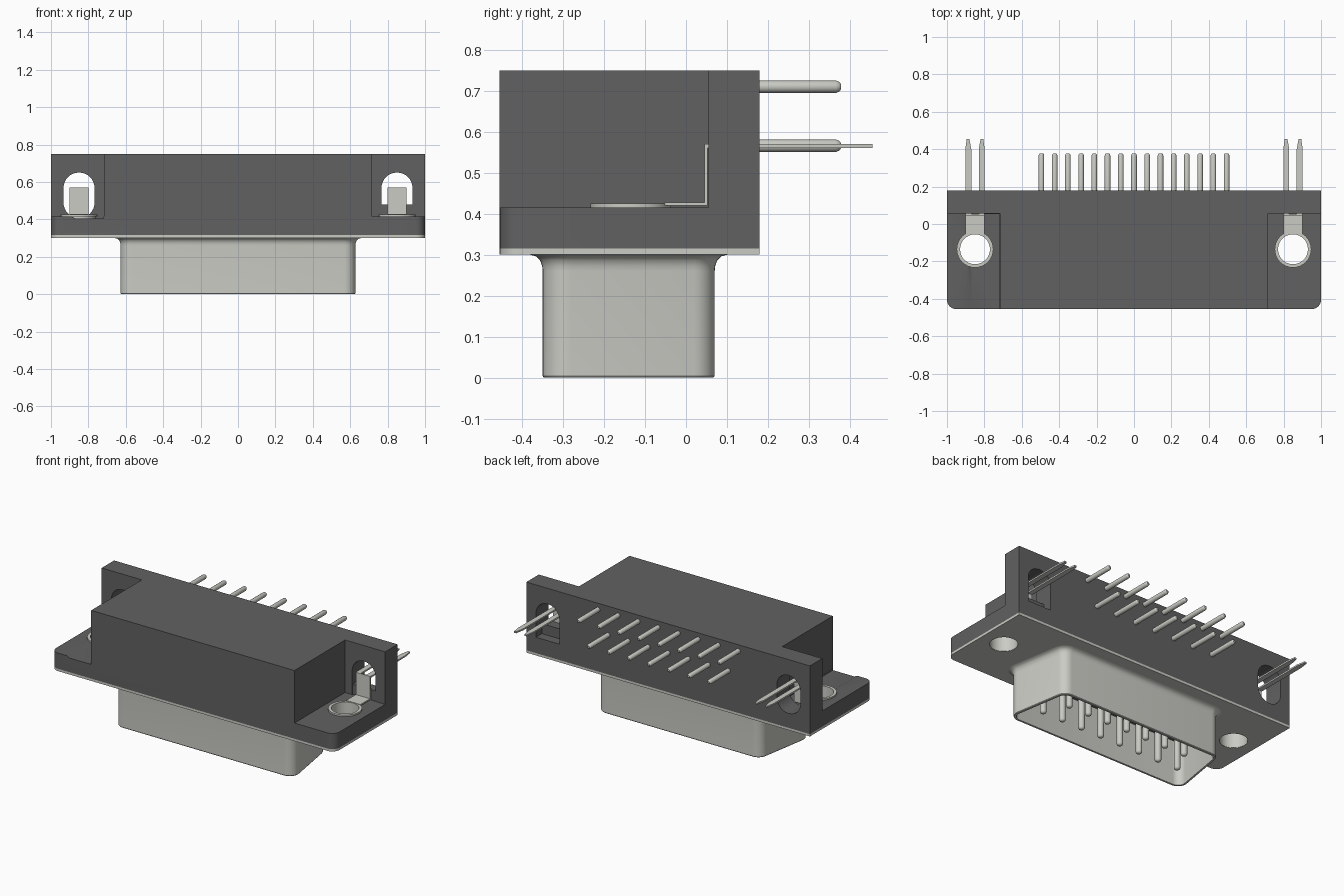
import bpy, bmesh, math
from mathutils import Vector

if "Cube" in bpy.data.objects:
    bpy.data.objects.remove(bpy.data.objects["Cube"])


def material(name, rgb):
    m = bpy.data.materials.new(name)
    m.diffuse_color = (*rgb, 1)
    m.use_nodes = True
    m.node_tree.nodes["Principled BSDF"].inputs["Base Color"].default_value = m.diffuse_color
    return m


DARK = material("dark_plastic", (0.12, 0.12, 0.12))
METAL = material("light_metal", (0.6, 0.6, 0.56))
AXES = {"X": lambda u, v, w: (w, u, v),
        "Y": lambda u, v, w: (u, w, v),
        "Z": lambda u, v, w: (u, v, w)}


def loft(name, rings, mat, closed=False):
    """Skin matching rings; cap both ends unless the section is closed."""
    bm = bmesh.new()
    vs = [[bm.verts.new(p) for p in r] for r in rings]
    n = len(vs[0])
    pairs = list(zip(vs, vs[1:])) + ([(vs[-1], vs[0])] if closed else [])
    for a, b in pairs:
        for i in range(n):
            j = (i + 1) % n
            bm.faces.new((a[i], a[j], b[j], b[i]))
    if not closed:
        bm.faces.new(vs[0])
        bm.faces.new(vs[-1])
    bmesh.ops.recalc_face_normals(bm, faces=bm.faces)
    me = bpy.data.meshes.new(name)
    bm.to_mesh(me)
    bm.free()
    ob = bpy.data.objects.new(name, me)
    me.materials.append(mat)
    bpy.context.collection.objects.link(ob)
    return ob


def ring(pts, w, axis="Z"):
    return [AXES[axis](u, v, w) for u, v in pts]


def prism(name, pts, lo, hi, mat, axis="Z"):
    return loft(name, [ring(pts, lo, axis), ring(pts, hi, axis)], mat)


def rect(x0, x1, y0, y1):
    return [(x0, y0), (x1, y0), (x1, y1), (x0, y1)]


def circle(cx, cy, r, n=32):
    return [(cx + r * math.cos(2 * math.pi * i / n),
             cy + r * math.sin(2 * math.pi * i / n)) for i in range(n)]


def rounded(corners, radii, seg=8):
    """Convex counter-clockwise polygon with filleted corners."""
    out = []
    for i, (c, r) in enumerate(zip(corners, radii)):
        c = Vector(c)
        if r == 0:
            out.append(tuple(c))
            continue
        a = (Vector(corners[i - 1]) - c).normalized()
        b = (Vector(corners[(i + 1) % len(corners)]) - c).normalized()
        half = a.angle(b) / 2
        o = c + (a + b).normalized() * r / math.sin(half)
        p = c + a * r / math.tan(half) - o
        t = math.atan2(p.y, p.x)
        for k in range(seg + 1):
            q = t + (math.pi - 2 * half) * k / seg
            out.append((o.x + r * math.cos(q), o.y + r * math.sin(q)))
    return out


def cut(ob, cutter):
    m = ob.modifiers.new("cut", "BOOLEAN")
    m.operation, m.solver, m.object = "DIFFERENCE", "EXACT", cutter
    bpy.context.view_layer.objects.active = ob
    bpy.ops.object.modifier_apply(modifier=m.name)
    bpy.data.objects.remove(cutter)


def pin(name, u, v, start, end, r, axis):
    """Round pin with a softened tip."""
    d = math.copysign(1, end - start)
    steps = [(start, r), (end - d * 0.012, r), (end - d * 0.004, r * 0.8), (end, r * 0.45)]
    loft(name, [ring(circle(u, v, rr, 16), w, axis) for w, rr in steps], METAL)


def trapezoid(d):
    """D-shaped outline, grown outward by d."""
    y0, y1 = -0.35 - d, 0.07 + d
    hw = lambda y: 0.604 - (y + 0.14) * 0.167 + d * 1.014
    return rounded([(-hw(y0), y0), (hw(y0), y0), (hw(y1), y1), (-hw(y1), y1)], [0.06 + d] * 4)


# Housing and metal flange
outline = rounded(rect(-1, 1, -0.455, 0.18), [0.05, 0.05, 0, 0])
housing = prism("housing", outline, 0.315, 0.75, DARK)
flange = prism("flange_plate", outline, 0.3, 0.315, METAL)

for s in (-1, 1):
    cx = 0.85 * s
    # Screw pockets and through holes
    x0, x1 = sorted((0.717 * s, 1.1 * s))
    cut(housing, prism("pocket_cutter", rect(x0, x1, -0.6, 0.055), 0.415, 0.9, DARK))
    cut(housing, prism("hole_cutter", circle(cx, -0.135, 0.087), 0.2, 0.5, DARK))
    cut(flange, prism("hole_cutter", circle(cx, -0.135, 0.082), 0.2, 0.5, DARK))
    # Arched slot in the rear wall
    foot = 0.082 if s < 0 else 0
    z0 = 0.407 if s < 0 else 0.416
    slot = rounded(rect(cx - 0.083, cx + 0.083, z0, 0.65), [foot, foot, 0.082, 0.082])
    cut(housing, prism("slot_cutter", slot, 0.0505, 0.25, DARK, "Y"))

# Shallow relief in the left pocket floor, step in the right slot
cut(housing, prism("relief_cutter", [(-0.89, 0.43), (-0.89, 0.415), (-0.87, 0.405), (-0.718, 0.405),
                                     (-0.718, 0.43)], -0.6, 0.0545, DARK, "Y"))
prism("slot_step", rect(0.766, 0.934, 0.41, 0.48), 0.058, 0.12, DARK, "Y")

# Hollow D-shaped shell with flared root, and insulator inside
section = [(0.03, 0.302), (0.03, 0.3), (0.016, 0.296), (0.006, 0.286), (0.001, 0.272), (0, 0.26),
           (0, 0.004), (-0.003, 0), (-0.015, 0), (-0.015, 0.302)]
loft("shell", [ring(trapezoid(d), z) for d, z in section], METAL, closed=True)
prism("insulator", trapezoid(-0.014), 0.285, 0.31, DARK)

# Contact pins: eight in the wide row, seven in the narrow row
for count, y, z in ((8, -0.21, 0.71), (7, -0.065, 0.566)):
    for i in range(count):
        x = (i - (count - 1) / 2) * 0.1414
        pin("mating_pin", x, y, 0.3, 0.012, 0.019, "Z")
        pin("board_pin", x, z, 0.17, 0.378, 0.015, "Y")

# Board-lock brackets: eyelet, bent strap and two prongs
for s in (-1, 1):
    cx = 0.85 * s
    eyelet = [(0.08, 0.301), (0.08, 0.425), (0.098, 0.425), (0.098, 0.414), (0.089, 0.414), (0.089, 0.301)]
    loft("eyelet", [ring(circle(cx, -0.135, r), z) for r, z in eyelet], METAL, closed=True)
    strap = [(-0.052, 0.42), (0.053, 0.42), (0.053, 0.57), (0.045, 0.57), (0.045, 0.428), (-0.052, 0.428)]
    prism("strap", strap, cx - 0.05, cx + 0.05, METAL, "X")
    for t in (-1, 1):
        prong = [(cx + t * a, y) for a, y in
                 ((0.02, 0.05), (0.052, 0.05), (0.052, 0.4), (0.044, 0.455), (0.03, 0.455), (0.02, 0.4))]
        prism("prong", prong, 0.56, 0.57, METAL)

# Smooth the round surfaces, keep edges sharp
bpy.ops.object.select_all(action="SELECT")
bpy.context.view_layer.objects.active = housing
bpy.ops.object.shade_smooth_by_angle(angle=math.radians(35))
